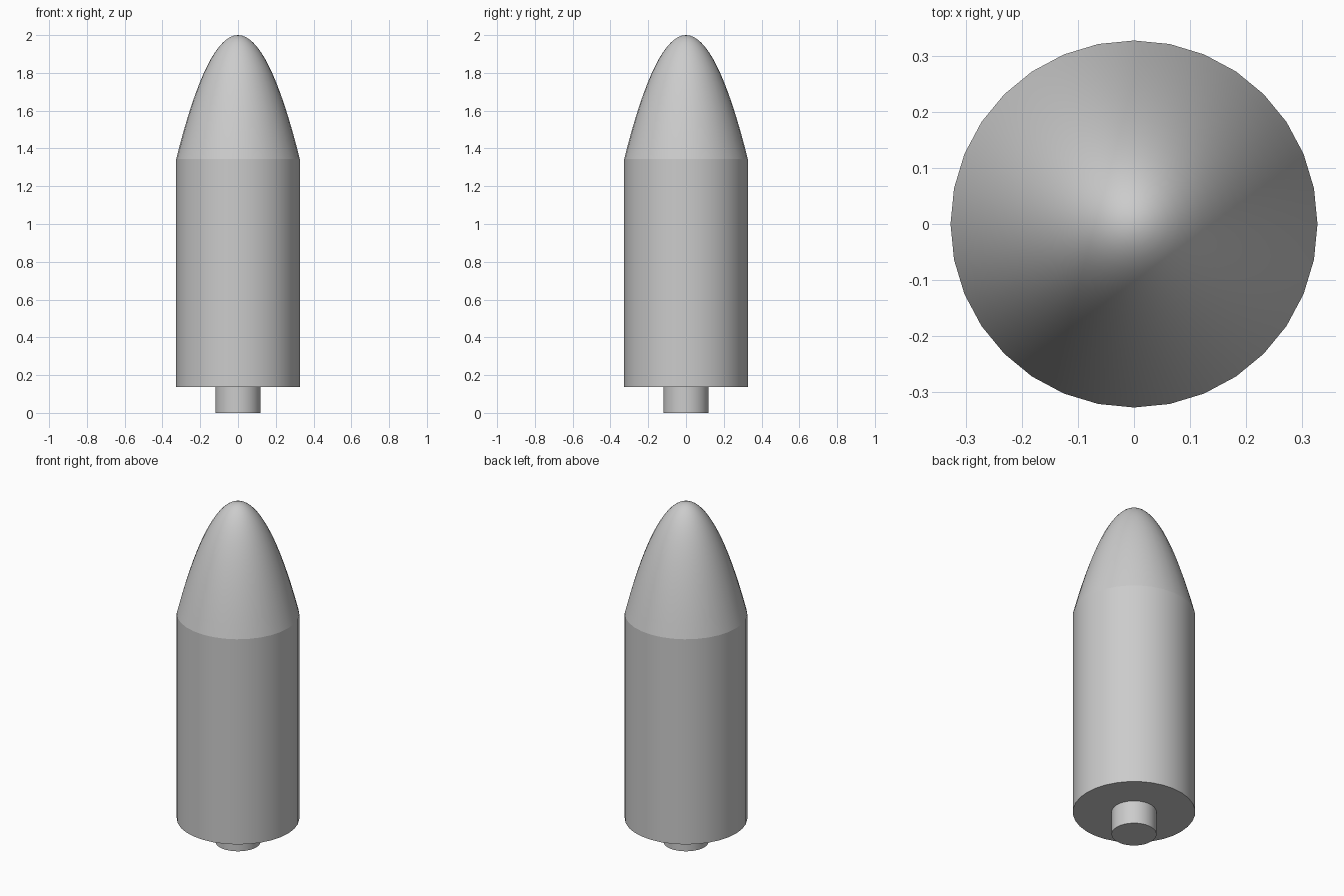
import bpy, bmesh, math

if "Cube" in bpy.data.objects:
    bpy.data.objects.remove(bpy.data.objects["Cube"])

SIDES = 32
BODY_R, BODY_BOTTOM, BODY_TOP, TIP = 0.327, 0.137, 1.345, 2.0
NOZZLE_R = 0.12


def finish(name, bm):
    bmesh.ops.recalc_face_normals(bm, faces=bm.faces[:])
    mesh = bpy.data.meshes.new(name)
    bm.to_mesh(mesh)
    bm.free()
    ob = bpy.data.objects.new(name, mesh)
    bpy.context.collection.objects.link(ob)
    bpy.ops.object.select_all(action='DESELECT')
    ob.select_set(True)
    bpy.context.view_layer.objects.active = ob
    bpy.ops.object.shade_smooth_by_angle(angle=math.radians(35))
    return ob


def lathe(name, profile, tip=None):
    """Stack rings of (radius, z), capped below, closed by a tip or a cap."""
    bm = bmesh.new()
    rings = []
    for r, z in profile:
        rings.append([bm.verts.new((r * math.cos(a), r * math.sin(a), z))
                      for a in (math.tau * i / SIDES for i in range(SIDES))])
    for low, high in zip(rings, rings[1:]):
        for i in range(SIDES):
            j = (i + 1) % SIDES
            bm.faces.new((low[i], low[j], high[j], high[i]))
    bm.faces.new(rings[0][::-1])
    if tip is None:
        bm.faces.new(rings[-1])
    else:
        apex = bm.verts.new((0, 0, tip))
        for i in range(SIDES):
            bm.faces.new((rings[-1][i], rings[-1][(i + 1) % SIDES], apex))
    return finish(name, bm)


# Narrow exhaust nozzle under the body
lathe("nozzle", [(NOZZLE_R, 0), (NOZZLE_R, BODY_BOTTOM)])

# Straight main body
lathe("body", [(BODY_R, BODY_BOTTOM), (BODY_R, BODY_TOP)])

# Parabolic nose cone
STEPS = 16
nose = []
for k in range(STEPS, 0, -1):
    t = k / STEPS
    nose.append((BODY_R * t, TIP - (TIP - BODY_TOP) * t * t))
lathe("nose_cone", nose, tip=TIP)
